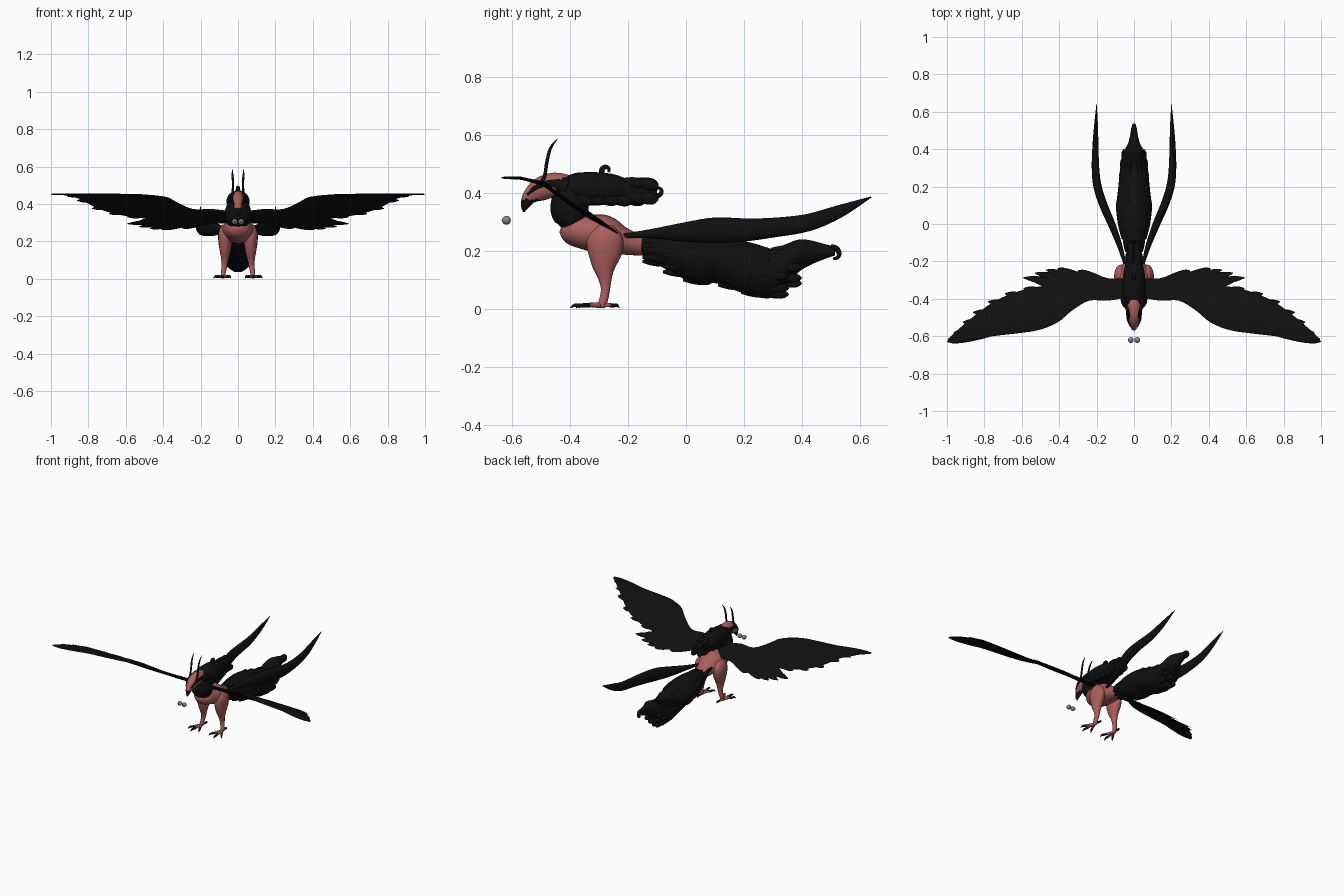
import bpy, bmesh, math, random
from mathutils import Vector

random.seed(4)
if "Cube" in bpy.data.objects:
    bpy.data.objects.remove(bpy.data.objects["Cube"], do_unlink=True)


def material(name, rgb):
    m = bpy.data.materials.new(name)
    m.use_nodes = True
    m.diffuse_color = (*rgb, 1)
    bsdf = m.node_tree.nodes["Principled BSDF"]
    bsdf.inputs["Base Color"].default_value = (*rgb, 1)
    bsdf.inputs["Roughness"].default_value = 0.8
    return m


BLACK = material("black feather", (0.005, 0.005, 0.005))
SKIN = material("dusky pink skin", (0.40, 0.115, 0.107))
GREY = material("eye grey", (0.24, 0.24, 0.24))


def smooth_path(st, steps=4):
    """Catmull-Rom interpolation of x, y, z and both radii."""
    out = []
    for i in range(len(st) - 1):
        a, b = st[max(i - 1, 0)], st[i]
        c, d = st[i + 1], st[min(i + 2, len(st) - 1)]
        for k in range(steps):
            t = k / steps
            out.append([0.5 * (2 * q + (r - p) * t + (2 * p - 5 * q + 4 * r - s) * t * t
                               + (3 * q - p - 3 * r + s) * t ** 3)
                        for p, q, r, s in zip(a, b, c, d)])
    return out + [list(st[-1])]


def sweep(name, stations, mats, side=(1, 0, 0), fixed=None, n=16, drape=None, rule=None):
    """Elliptical rings along a path; stations are x, y, z, side radius, other radius."""
    st = smooth_path(stations)
    bm = bmesh.new()
    rings = []
    for i, s in enumerate(st):
        t = Vector(fixed) if fixed else Vector(st[min(i + 1, len(st) - 1)][:3]) - Vector(st[max(i - 1, 0)][:3])
        t.normalize()
        u = Vector(side)
        u = (u - t * u.dot(t)).normalized()
        v = t.cross(u)
        rings.append([bm.verts.new(Vector(s[:3])
                      + u * max(s[3], .0008) * math.cos(2 * math.pi * k / n)
                      + v * max(s[4], .0008) * math.sin(2 * math.pi * k / n)) for k in range(n)])
    for a, b in zip(rings, rings[1:]):
        for k in range(n):
            bm.faces.new((a[k], a[k - 1], b[k - 1], b[k]))
    bm.faces.new(rings[0])
    bm.faces.new(rings[-1])
    if drape:
        for v in bm.verts:
            v.co.z += drape(v.co.y)
    bmesh.ops.recalc_face_normals(bm, faces=bm.faces)
    for f in bm.faces:
        f.smooth = True
        if rule:
            f.material_index = rule(f.calc_center_median())
    me = bpy.data.meshes.new(name)
    bm.to_mesh(me)
    bm.free()
    for m in mats:
        me.materials.append(m)
    ob = bpy.data.objects.new(name, me)
    bpy.context.collection.objects.link(ob)
    return ob


def mirrored(ob):
    ob.modifiers.new("mirror", 'MIRROR')
    return ob


def spine(points):
    """Stations on the centre plane."""
    return [(0, *p) for p in points]


def plume(name, a, b, w, h, **kw):
    """A rounded feather from a to b."""
    a, b = Vector(a), Vector(b)
    shape = [(0, .3), (.3, .8), (.65, 1), (.88, .75), (1, .1)]
    return sweep(name, [(*a.lerp(b, t), w * k, h * k) for t, k in shape], [BLACK], n=10, **kw)


def curl(name, y, z, r, thick, start, turn):
    """A tapering spiral feather tip."""
    pts = []
    for i in range(9):
        t = i / 8
        ang = start + turn * t
        rr = r * (1 - .55 * t)
        pts.append((0, y + rr * math.cos(ang), z + rr * math.sin(ang),
                    thick * (1.2 - .8 * t), thick * (1 - .6 * t)))
    sweep(name, pts, [BLACK], n=10)


# Body and rump
sweep("body", spine([(-.43, .285, .02, .02), (-.40, .275, .06, .05), (-.34, .265, .08, .062),
                     (-.28, .255, .085, .068), (-.22, .235, .062, .048),
                     (-.16, .22, .042, .036), (-.11, .21, .025, .025)]), [SKIN], n=24)

# Legs
mirrored(sweep("leg", [(.07, -.28, .29, .015, .025), (.07, -.28, .25, .035, .06),
                       (.068, -.28, .20, .037, .06), (.068, -.283, .15, .03, .042),
                       (.07, -.28, .11, .021, .025), (.073, -.278, .07, .015, .016),
                       (.079, -.285, .03, .013, .015), (.08, -.295, .008, .011, .013)], [SKIN]))

# Toes with black claws
for label, dx, dy in (("inner", -.042, -.085), ("middle", .01, -.105), ("outer", .05, -.075), ("back", -.005, .065)):
    o = Vector((.08, -.295, .012))
    path = [(o.x + dx * t, o.y + dy * t, z, r, r) for t, z, r in
            ((0, .012, .01), (.35, .014, .008), (.65, .012, .0075), (.85, .013, .006), (1, .003, .001))]
    claw = lambda c, o=o, d=Vector((dx, dy, 0)): int((c - o).dot(d) / d.length_squared > .5)
    mirrored(sweep(label + "_toe", path, [SKIN, BLACK], n=10, rule=claw))

# Head with hooked dark beak tip
sweep("head", spine([(-.40, .415, .04, .045), (-.455, .428, .037, .043), (-.505, .412, .032, .04),
                     (-.54, .387, .022, .026), (-.556, .357, .012, .015), (-.56, .335, .002, .003)]),
      [SKIN, BLACK], rule=lambda c: int(c.z < .378 and c.y < -.49))
mirrored(sweep("brow_stripe", [(.02, -.548, .395, .003, .004), (.033, -.51, .425, .006, .009),
                               (.038, -.46, .435, .006, .013), (.045, -.41, .42, .012, .03)], [BLACK], n=10))
mirrored(sweep("antenna", [(.028, -.515, .42, .006, .006), (.028, -.49, .455, .006, .006),
                           (.027, -.48, .51, .006, .006), (.029, -.468, .555, .005, .005),
                           (.031, -.444, .588, .001, .001)], [BLACK], n=8))

# Floating eyes with pupils
for name, y, r, m in (("eye", -.62, .015, GREY), ("pupil", -.631, .0055, BLACK)):
    prof = [(-1, .05), (-.85, .53), (-.5, .87), (0, 1), (.5, .87), (.85, .53), (1, .05)]
    mirrored(sweep(name, [(.017, y + r * a, .306, r * b, r * b) for a, b in prof], [m]))

# Neck ruff and swept-back mane
sweep("neck_ruff", spine([(-.42, .455, .03, .03), (-.41, .40, .058, .053), (-.402, .345, .072, .066),
                          (-.395, .29, .055, .05), (-.41, .245, .008, .008)]), [BLACK], n=24)
sweep("mane", spine([(-.44, .445, .02, .015), (-.40, .425, .052, .045), (-.33, .415, .062, .058),
                     (-.26, .415, .057, .052), (-.20, .405, .042, .04), (-.14, .403, .03, .026),
                     (-.10, .40, .02, .014)]), [BLACK], n=24)
for i in range(6):
    y = -.42 + i * .045
    for s in (1, -1):
        for z, out in ((.44, .03), (.39, .042)):
            k = 1 - i * .09
            j = random.uniform(-.008, .008)
            plume("mane_plume", (s * out * .8 * k, y, z), (s * out * 1.1 * k, y + .1, z - .015 + j), .018, .022)
curl("mane_top_curl", -.275, .478, .017, .011, -2.6, -4.4)
curl("mane_mid_curl", -.155, .43, .015, .009, -2.6, -4.4)
curl("mane_end_curl", -.098, .408, .018, .01, -2.2, 4.6)

# Wings follow a slope that rises toward the front
SLOPE = [(-.70, .455), (-.57, .452), (-.49, .432), (-.40, .365), (-.235, .262), (-.15, .22)]


def wing_height(y):
    for (a, za), (b, zb) in zip(SLOPE, SLOPE[1:]):
        if y <= b:
            return za + (zb - za) * (y - a) / (b - a)
    return SLOPE[-1][1]


# x, leading edge, trailing edge
edges = [(.03, -.39, -.29), (.14, -.41, -.29), (.24, -.41, -.255), (.33, -.462, -.27), (.41, -.527, -.32),
         (.51, -.567, -.335), (.62, -.584, -.36), (.74, -.598, -.41), (.84, -.612, -.48),
         (.93, -.626, -.555), (.995, -.635, -.615)]
wing = dict(drape=wing_height)
mirrored(sweep("wing", [(x, (a + b) / 2, 0, (b - a) / 2, .013 - .009 * x) for x, a, b in edges],
               [BLACK], side=(0, 1, 0), fixed=(1, 0, 0), n=32, **wing))
# Flight feathers scalloping the trailing edge
for rx, ry, tx, ty in ((.72, -.58, 1.0, -.628), (.68, -.56, .965, -.582), (.62, -.53, .915, -.525),
                       (.55, -.49, .86, -.472), (.50, -.46, .78, -.415), (.42, -.42, .69, -.372),
                       (.35, -.39, .59, -.345), (.28, -.36, .49, -.33)):
    mirrored(plume("flight_feather", (rx, ry, 0), (tx, ty, 0), .022, .005, side=(0, 1, 0), **wing))
# Small lower wing feathers
for rx, ry, tx, ty in ((.15, -.33, .41, -.237), (.17, -.33, .47, -.245), (.18, -.33, .53, -.262),
                       (.18, -.34, .592, -.287), (.18, -.35, .53, -.312), (.12, -.32, .30, -.25)):
    mirrored(plume("lower_feather", (rx, ry, 0), (tx, ty, 0), .02, .006, side=(0, 1, 0), **wing))

# Tail: y, top, bottom, half width
tail = [(-.17, .24, .20, .025), (-.15, .253, .185, .042), (-.10, .265, .155, .055), (-.03, .27, .115, .08),
        (.04, .27, .085, .092), (.10, .26, .092, .096), (.16, .245, .068, .088), (.24, .225, .042, .08),
        (.30, .208, .04, .074), (.345, .224, .08, .066), (.39, .24, .128, .054), (.43, .237, .152, .032),
        (.48, .224, .173, .02), (.515, .215, .185, .014)]
sweep("tail", [(0, y, (a + b) / 2, w, (a - b) / 2) for y, a, b, w in tail], [BLACK],
      fixed=(0, 1, 0), n=28)
curl("tail_tip_curl", .51, .187, .026, .012, 1.9, -3.6)
# Overlapping tail plumes
for y, top, bottom, w in tail[2:10]:
    for ang in (-1.35, -.75, -.1, .5, 1.1):
        for s in (1, -1):
            h = (top - bottom) / 2
            x, z = s * w * math.cos(ang) * .85, (top + bottom) / 2 + h * math.sin(ang) * .85
            plume("tail_plume", (x * .9, y - .05, z), (x * .95, y + .055, z - .004), .016, .017)

# Long tail streamers
mirrored(sweep("tail_streamer", [(.045, -.23, .252, .006, .006), (.075, -.12, .26, .014, .016),
                                 (.12, 0, .266, .02, .034), (.163, .10, .272, .022, .044),
                                 (.195, .20, .273, .022, .04), (.206, .30, .281, .02, .034),
                                 (.206, .42, .298, .016, .03), (.203, .53, .337, .01, .022),
                                 (.20, .64, .387, .001, .002)], [BLACK]))
